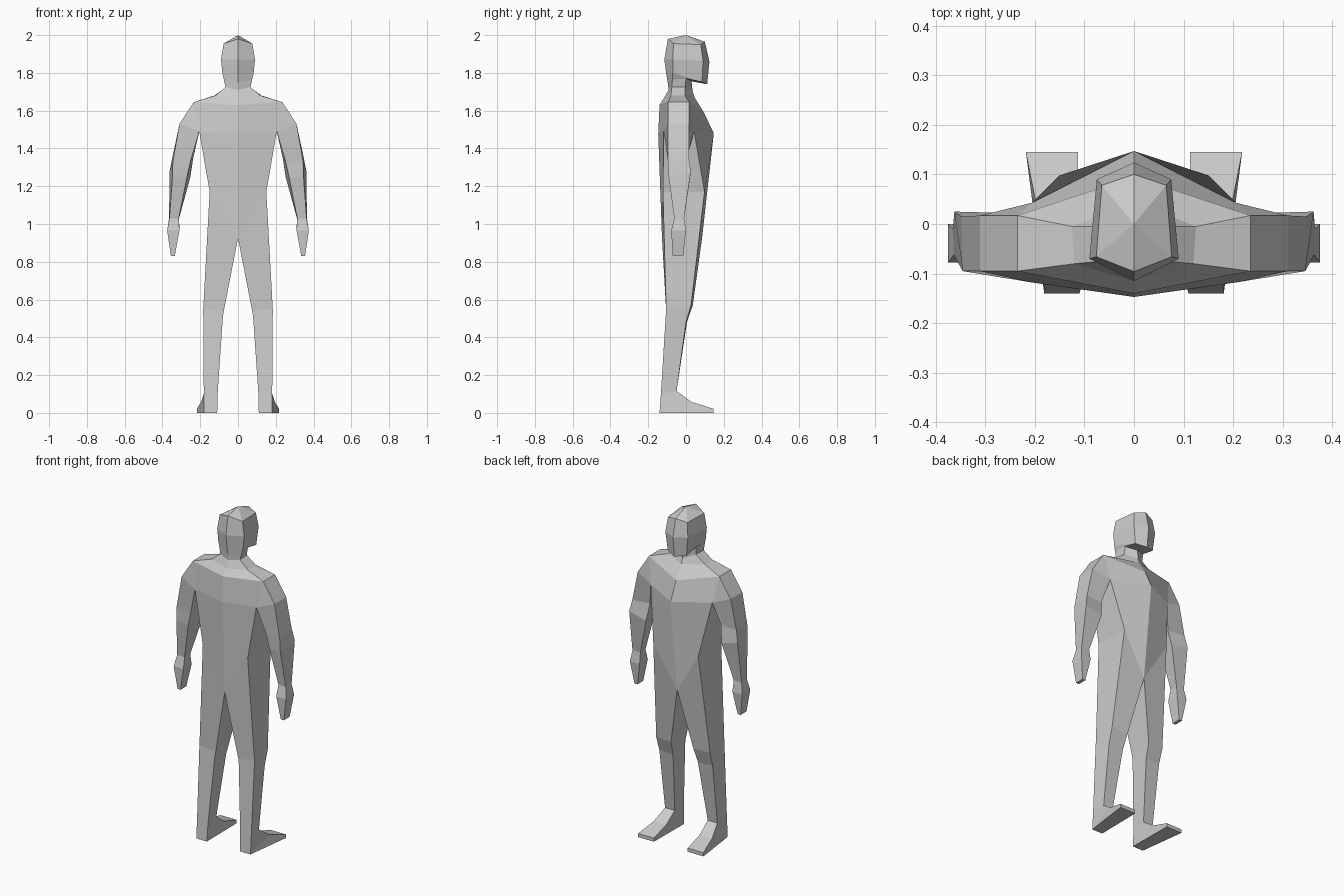
import bpy, bmesh
from mathutils import Matrix

bm = bmesh.new()


def loft(rings, closed=True, cap=False):
    """Skin four-point rings together; open strips cover half of a mirrored part."""
    rows = [[bm.verts.new(p) for p in ring] for ring in rings]
    n = len(rows[0])
    for a, b in zip(rows, rows[1:]):
        for i in range(n if closed else n - 1):
            j = (i + 1) % n
            bm.faces.new((a[i], a[j], b[j], b[i]))
    if cap:
        bm.faces.new(rows[-1])


# Shared joints: neck, shoulder opening, hip opening
neck = [(0, .035, 1.70), (.062, -.005, 1.725), (.066, -.075, 1.725), (0, -.092, 1.71)]
shoulder_f, shoulder_b = (.235, .017, 1.645), (.235, -.095, 1.645)
armpit_f, armpit_b = (.205, .043, 1.49), (.205, -.118, 1.49)
waist_f, waist_b = (.15, .098, 1.17), (.15, -.122, 1.17)
crotch_f, crotch_b = (0, .085, .925), (0, -.127, .925)

# Head: front centre, front side, back side, back centre
loft([
    [(0, 0, 2.0)] * 4,
    [(0, .10, 1.965), (.065, .078, 1.95), (.076, -.066, 1.955), (0, -.096, 1.98)],
    [(0, .124, 1.86), (.075, .09, 1.865), (.09, -.07, 1.87), (0, -.115, 1.87)],
    [(0, .112, 1.74), (.062, .085, 1.752), (.083, -.07, 1.80), (0, -.104, 1.79)],
    [(0, .03, 1.755), (.066, .0, 1.77), (.075, -.072, 1.765), (0, -.097, 1.75)],
    neck,
], closed=False)

# Torso: neck down over the chest to the crotch
loft([
    neck,
    [(0, .045, 1.67), (.125, -.005, 1.68), (.12, -.08, 1.68), (0, -.115, 1.67)],
    [(0, .095, 1.59), shoulder_f, shoulder_b, (0, -.14, 1.63)],
    [(0, .147, 1.48), armpit_f, armpit_b, (0, -.147, 1.48)],
    [crotch_f, waist_f, waist_b, crotch_b],
], closed=False)

# Arm: outer front, inner front, inner back, outer back
loft([
    [shoulder_f, armpit_f, armpit_b, shoulder_b],
    [(.31, .017, 1.53), armpit_f, armpit_b, (.31, -.095, 1.53)],
    [(.348, .015, 1.35), (.237, .005, 1.35), (.252, -.09, 1.33), (.345, -.095, 1.33)],
    [(.362, .025, 1.28), (.252, .022, 1.25), (.27, -.088, 1.25), (.347, -.092, 1.25)],
    [(.365, -.01, 1.03), (.312, -.01, 1.03), (.314, -.062, 1.03), (.363, -.062, 1.03)],
    [(.375, 0, .965), (.31, 0, .965), (.31, -.078, .965), (.375, -.078, .965)],
    [(.355, -.015, .83), (.335, -.015, .83), (.335, -.07, .83), (.355, -.07, .83)],
], cap=True)

# Leg and foot: thigh, knee, ankle, instep with heel, toe
loft([
    [waist_f, crotch_f, crotch_b, waist_b],
    [(.18, .027, .57), (.075, .036, .57), (.075, -.105, .54), (.184, -.105, .55)],
    [(.178, 0, .48), (.083, .005, .48), (.08, -.107, .51), (.184, -.107, .52)],
    [(.175, -.05, .115), (.11, -.05, .115), (.108, -.133, .1), (.181, -.133, .1)],
    [(.195, .03, .058), (.112, .03, .058), (.11, -.14, 0), (.181, -.14, 0)],
    [(.218, .145, .022), (.113, .145, .022), (.113, .145, 0), (.218, .145, 0)],
], cap=True)

# Mirror the half figure and weld it into one skin
bmesh.ops.mirror(bm, geom=bm.verts[:] + bm.edges[:] + bm.faces[:],
                 matrix=Matrix.Identity(4), merge_dist=.0005, axis='X')
bmesh.ops.remove_doubles(bm, verts=bm.verts[:], dist=.0005)
bmesh.ops.dissolve_degenerate(bm, edges=bm.edges[:], dist=.0005)
bmesh.ops.recalc_face_normals(bm, faces=bm.faces[:])

mesh = bpy.data.meshes.new("human_body")
bm.to_mesh(mesh)
bm.free()
bpy.context.collection.objects.link(bpy.data.objects.new("human_body", mesh))
